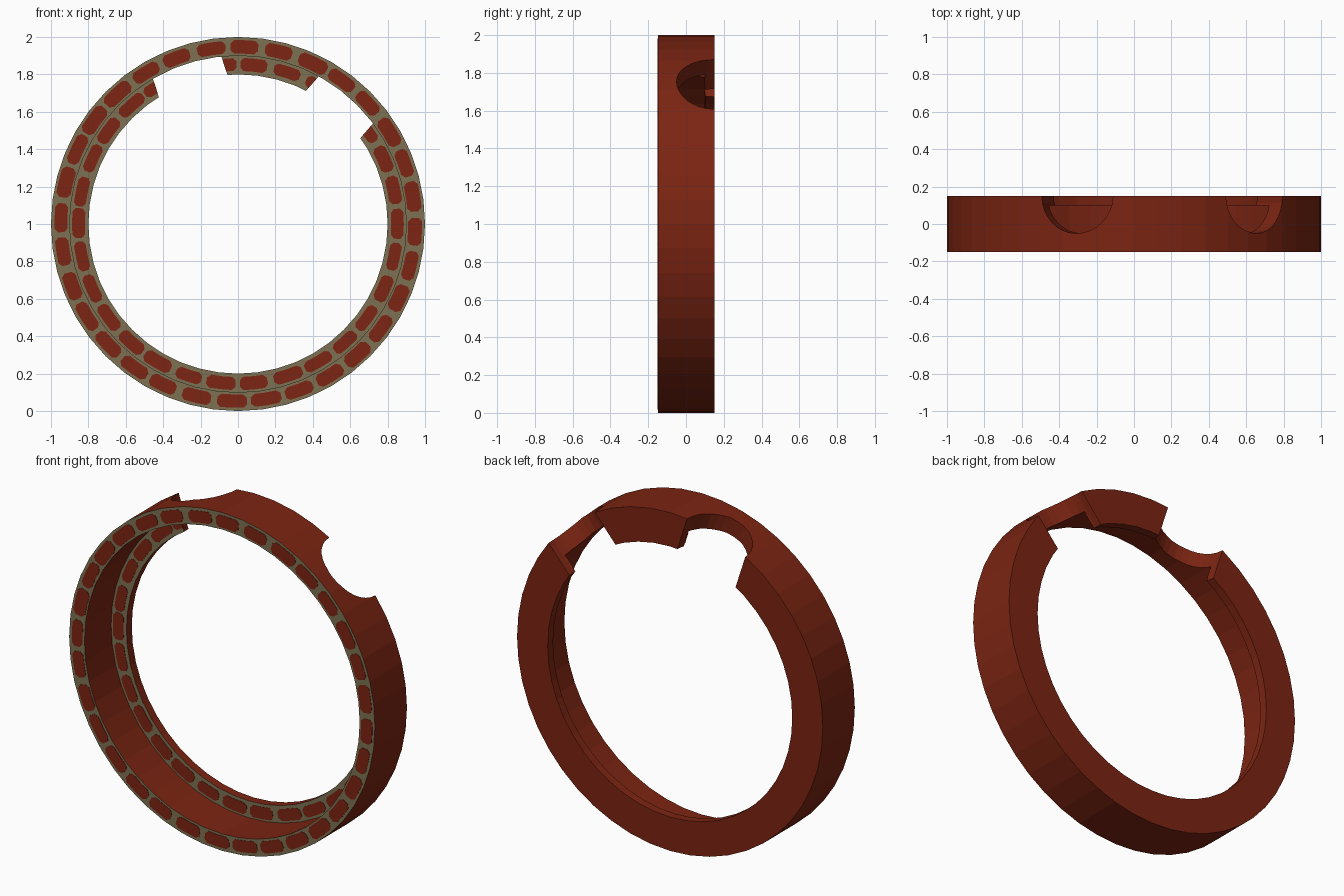
import bpy, bmesh, math, random
from mathutils import Matrix

if "Cube" in bpy.data.objects:
    bpy.data.objects.remove(bpy.data.objects["Cube"])

random.seed(4)
SEGS = 48
NOTCHES = (-18, 41)          # degrees from the top, clockwise seen from the front


def material(name, rgb):
    m = bpy.data.materials.new(name)
    m.diffuse_color = (*rgb, 1)
    m.use_nodes = True
    m.node_tree.nodes["Principled BSDF"].inputs["Base Color"].default_value = m.diffuse_color
    return m


brick = material("brick_red", (0.20, 0.018, 0.006))
mortar = material("mortar_tan", (0.205, 0.165, 0.085))


def point(a, r, y):
    return (r * math.sin(a), y, 1 + r * math.cos(a))


def finish(bm, name, mats, front_index=0):
    bmesh.ops.recalc_face_normals(bm, faces=bm.faces)
    for f in bm.faces:
        f.material_index = front_index if f.normal.y < -0.9 else 0
    me = bpy.data.meshes.new(name)
    bm.to_mesh(me)
    bm.free()
    for m in mats:
        me.materials.append(m)
    ob = bpy.data.objects.new(name, me)
    bpy.context.collection.objects.link(ob)
    return ob


# Ring body: deep outer band with a thin flange at the back
profile = [(1, -0.149), (1, 0.15), (0.8, 0.15), (0.8, 0.1), (0.9, 0.1), (0.9, -0.149)]
bm = bmesh.new()
rings = [[bm.verts.new(point(2 * math.pi * i / SEGS, r, y)) for r, y in profile]
         for i in range(SEGS)]
for i in range(SEGS):
    a, b = rings[i], rings[(i + 1) % SEGS]
    for j in range(len(profile)):
        k = (j + 1) % len(profile)
        bm.faces.new((a[j], a[k], b[k], b[j]))
ring = finish(bm, "ring_body", [brick, mortar], 1)


# Courses of thin rounded brick plates on the front faces
def course(name, count, radius, half_h, y, phase):
    outline = [(-1, -.5), (-.75, -1), (0, -1), (.75, -1), (1, -.5),
               (1, .5), (.75, 1), (0, 1), (-.75, 1), (-1, .5)]
    bm = bmesh.new()
    pitch = 2 * math.pi / count
    for i in range(count):
        mid = (i + phase) * pitch + random.uniform(-.03, .03) * pitch
        half = pitch * random.uniform(.39, .45)
        h = half_h * random.uniform(.92, 1.06)
        front = [bm.verts.new(point(mid + u * half, radius + v * h, y - 0.002)) for u, v in outline]
        back = [bm.verts.new(point(mid + u * half, radius + v * h, y + 0.001)) for u, v in outline]
        bm.faces.new(front)
        bm.faces.new(back[::-1])
        for j in range(len(outline)):
            k = (j + 1) % len(outline)
            bm.faces.new((front[k], front[j], back[j], back[k]))
    return finish(bm, name, [brick])


outer_bricks = course("outer_bricks", 32, 0.947, 0.037, -0.149, 0.2)
inner_bricks = course("flange_bricks", 30, 0.853, 0.034, 0.1, 0.5)

# Two round notches bitten radially into the back edge
for n, deg in enumerate(NOTCHES):
    a = math.radians(deg)
    bm = bmesh.new()
    mat = Matrix.Translation(point(a, 0.9, 0.15)) @ Matrix.Rotation(a, 4, 'Y')
    bmesh.ops.create_cone(bm, cap_ends=True, segments=32, radius1=0.2, radius2=0.2,
                          depth=0.5, matrix=mat)
    cutter = finish(bm, f"notch_cutter_{n + 1}", [brick])
    for ob in (ring, inner_bricks):
        mod = ob.modifiers.new("notch", 'BOOLEAN')
        mod.operation = 'DIFFERENCE'
        mod.solver = 'EXACT'
        mod.object = cutter
        bpy.context.view_layer.objects.active = ob
        bpy.ops.object.modifier_apply(modifier=mod.name)
    bpy.data.objects.remove(cutter)
